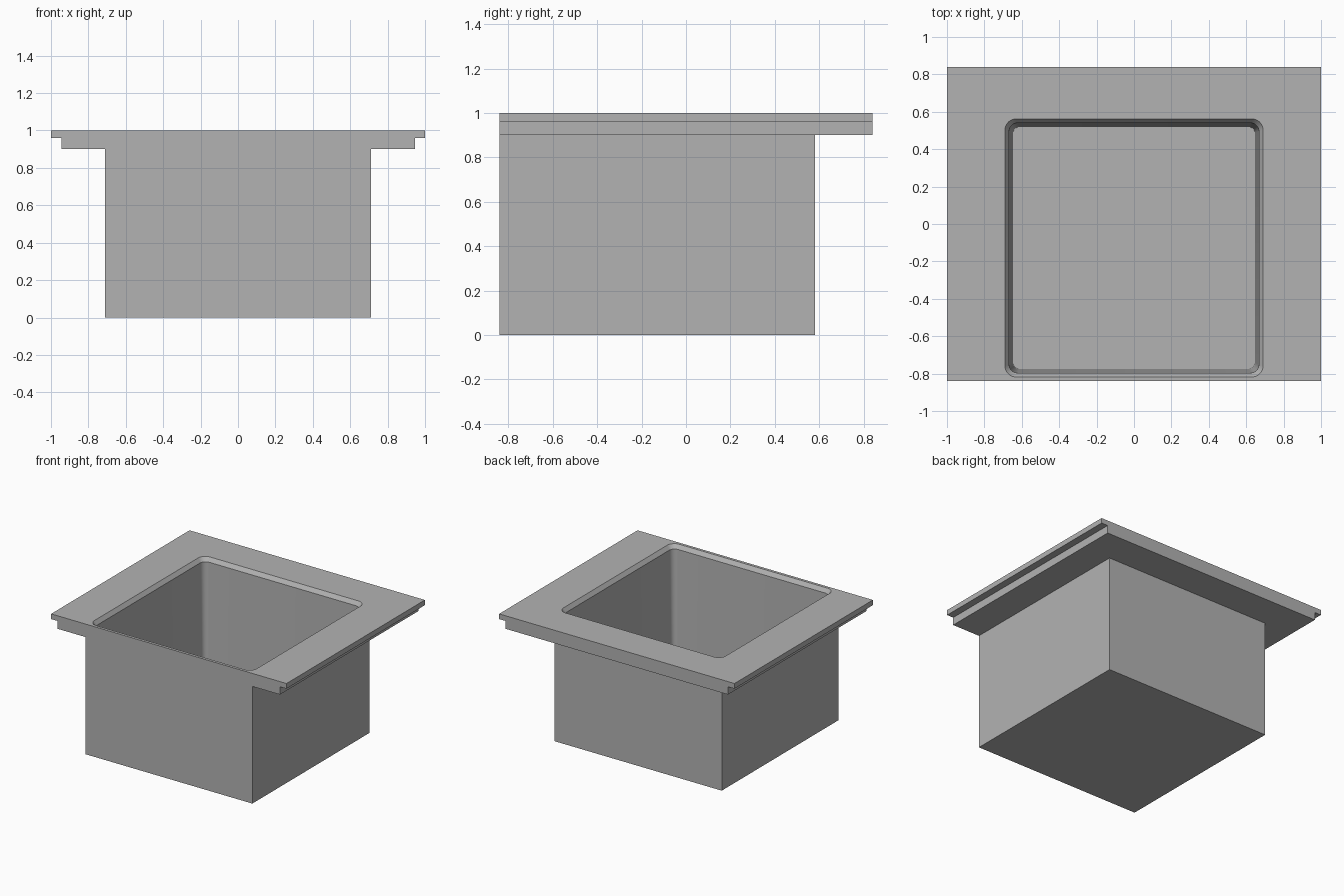
import bpy, bmesh, math

if "Cube" in bpy.data.objects:
    bpy.data.objects.remove(bpy.data.objects["Cube"])

grey = bpy.data.materials.new("brushed grey")
grey.diffuse_color = (0.45, 0.45, 0.45, 1)
grey.use_nodes = True
grey.node_tree.nodes["Principled BSDF"].inputs["Base Color"].default_value = grey.diffuse_color


def make_object(name, bm):
    bmesh.ops.recalc_face_normals(bm, faces=bm.faces)
    me = bpy.data.meshes.new(name)
    bm.to_mesh(me)
    bm.free()
    ob = bpy.data.objects.new(name, me)
    bpy.context.collection.objects.link(ob)
    me.materials.append(grey)
    return ob


def loft(name, loops):
    """Closed solid through equal-length rings of points."""
    bm = bmesh.new()
    rings = [[bm.verts.new(p) for p in loop] for loop in loops]
    n = len(rings[0])
    for a, b in zip(rings, rings[1:]):
        for i in range(n):
            j = (i + 1) % n
            bm.faces.new((a[i], a[j], b[j], b[i]))
    bm.faces.new(rings[0])
    bm.faces.new(rings[-1])
    return make_object(name, bm)


def rounded_square(half, radius, cy, z, steps=8):
    pts = []
    for q, (sx, sy) in enumerate([(1, 1), (-1, 1), (-1, -1), (1, -1)]):
        for s in range(steps + 1):
            a = math.pi / 2 * (q + s / steps)
            pts.append((sx * (half - radius) + radius * math.cos(a),
                        cy + sy * (half - radius) + radius * math.sin(a), z))
    return pts


def boolean(target, cutter, operation):
    mod = target.modifiers.new(operation.lower(), 'BOOLEAN')
    mod.operation = operation
    mod.solver = 'EXACT'
    mod.object = cutter
    bpy.context.view_layer.objects.active = target
    bpy.ops.object.modifier_apply(modifier=mod.name)
    bpy.data.objects.remove(cutter)


# Stepped rim: side lips overhang a thicker plate
right = [(0.945, 0.9), (0.945, 0.96), (1, 0.96), (1, 1)]
profile = right + [(-x, z) for x, z in reversed(right)]
basin = loft("sink_basin", [[(x, y, z) for x, z in profile] for y in (-0.84, 0.84)])

# Square tub body, flush with the front of the rim
square = [(0.71, -0.84), (0.71, 0.58), (-0.71, 0.58), (-0.71, -0.84)]
body = loft("tub_body", [[(x, y, z) for x, y in square] for z in (0, 0.95)])
boolean(basin, body, 'UNION')

# Tapered bowl with a chamfered mouth
CY = -0.128
bowl = loft("bowl_cutter", [rounded_square(0.647, 0.035, CY, 0.04),
                            rounded_square(0.668, 0.045, CY, 0.97),
                            rounded_square(0.69, 0.06, CY, 1.0),
                            rounded_square(0.69, 0.06, CY, 1.1)])
boolean(basin, bowl, 'DIFFERENCE')

# Smooth the rounded bowl corners, keep edges sharp
basin.select_set(True)
bpy.context.view_layer.objects.active = basin
bpy.ops.object.shade_smooth_by_angle(angle=math.radians(25))
